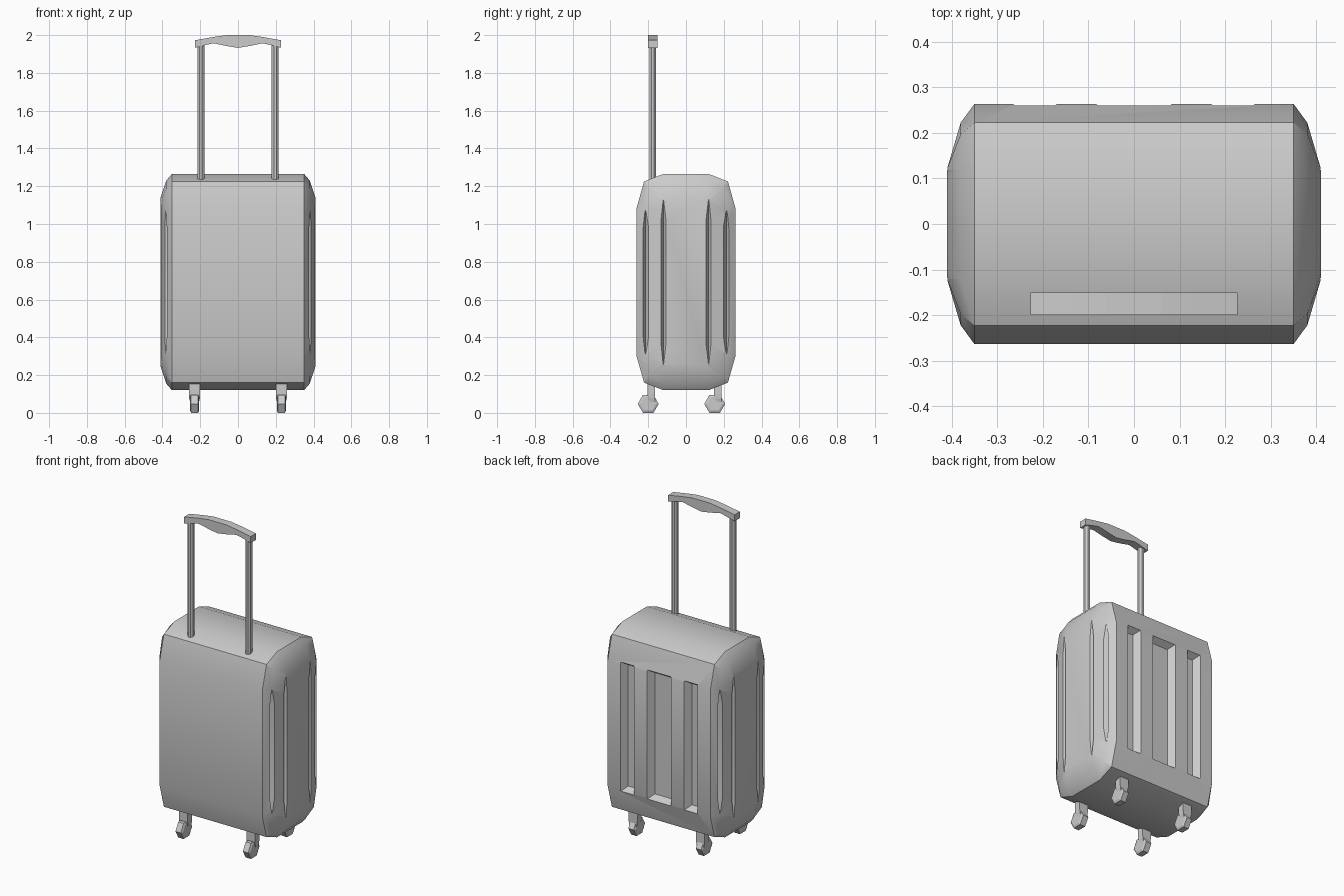
import bpy, bmesh, math

if "Cube" in bpy.data.objects:
    bpy.data.objects.remove(bpy.data.objects["Cube"])


def make(name, parts, smooth=False):
    """Each part is a list of rings, lofted in order and capped at both ends."""
    bm = bmesh.new()
    for rings in parts:
        vs = [[bm.verts.new(p) for p in r] for r in rings]
        n = len(vs[0])
        for a, b in zip(vs, vs[1:]):
            for i in range(n):
                j = (i + 1) % n
                bm.faces.new((a[i], a[j], b[j], b[i]))
        bm.faces.new(vs[0][::-1])
        bm.faces.new(vs[-1])
    bmesh.ops.recalc_face_normals(bm, faces=bm.faces[:])
    me = bpy.data.meshes.new(name)
    bm.to_mesh(me)
    bm.free()
    ob = bpy.data.objects.new(name, me)
    bpy.context.collection.objects.link(ob)
    bpy.ops.object.select_all(action='DESELECT')
    ob.select_set(True)
    bpy.context.view_layer.objects.active = ob
    if smooth:
        bpy.ops.object.shade_smooth_by_angle(angle=math.radians(30))
    return ob


def rect(x, y, z, hx, hz):
    return [(x + a * hx, y, z + b * hz) for a, b in ((-1, -1), (1, -1), (1, 1), (-1, 1))]


MID = 0.6925

# shell: quarter profiles of the side outline, mirrored in y and z
def outline(x, quarter):
    q = [(y, z - MID) for y, z in quarter]
    pts = q + [(-y, z) for y, z in q[::-1]]
    pts += [(-y, -z) for y, z in q] + [(y, -z) for y, z in q[::-1]]
    return [(x, y, z + MID) for y, z in pts]


full = ((0.263, 1.08), (0.222, 1.225), (0.12, 1.265))
inner = ((0.222, 1.08), (0.197, 1.19), (0.12, 1.23))
cap = ((0.12, 1.08), (0.12, 1.12), (0.105, 1.14))
sections = [(-0.41, cap), (-0.38, inner), (-0.35, full), (0.35, full), (0.38, inner), (0.41, cap)]
shell = make("suitcase_shell", [[outline(x, q) for x, q in sections]])

# recesses in the back face and pointed grooves in the sides
cuts = []
for x, hw in ((-0.217, 0.047), (0, 0.082), (0.217, 0.047)):
    cuts.append([rect(x, 0.223, MID, hw - 0.026, 0.374),
                 rect(x, 0.263, MID, hw, 0.40),
                 rect(x, 0.300, MID, hw, 0.40)])
for sx in (-1, 1):
    for sy in (-1, 1):
        for x, y, h in ((0.41, 0.12, 0.445), (0.38, 0.215, 0.385)):
            rings = []
            for t, s in ((-1, 0.02), (-0.75, 1), (0.75, 1), (1, 0.02)):
                w, d = 0.018 * s, 0.025 * s
                rings.append([(sx * (x + a * d), sy * (y + b * w), MID + t * h)
                              for a, b in ((-1, 0), (1, -1.5), (1, 1.5))])
            cuts.append(rings)
cutter = make("recess_cutter", cuts)
cutter.hide_render = True
mod = shell.modifiers.new("recesses", 'BOOLEAN')
mod.operation = 'DIFFERENCE'
mod.solver = 'EXACT'
mod.object = cutter
bpy.context.view_layer.objects.active = shell
shell.select_set(True)
bpy.ops.object.modifier_apply(modifier=mod.name)
bpy.data.objects.remove(cutter)
shell.select_set(True)
bpy.ops.object.shade_smooth_by_angle(angle=math.radians(30))

# telescopic handle rods
for side, x in (("left", -0.197), ("right", 0.197)):
    ring = [(x + 0.02 * math.cos(a), -0.176 + 0.02 * math.sin(a))
            for a in (math.pi * (i + 0.5) / 4 for i in range(8))]
    make("handle_rod_" + side, [[[(px, py, z) for px, py in ring] for z in (1.2, 1.955)]])

# curved grip, lofted along x as (x, bottom, top)
half = ((0.227, 1.933, 1.973), (0.17, 1.948, 1.983), (0.13, 1.957, 1.990), (0.06, 1.942, 2.0), (0, 1.932, 2.0))
stations = [(-x, b, t) for x, b, t in half] + list(half[-2::-1])
make("handle_grip", [[[(x, -0.2, b), (x, -0.15, b), (x, -0.15, t), (x, -0.2, t)]
                      for x, b, t in stations]])

# casters: trailing hexagonal wheel under a stem and fork
for fb, y in (("front", -0.2), ("back", 0.152)):
    for side, x in (("left", -0.23), ("right", 0.23)):
        def hexagon(dx, r):
            return [(x + dx, y + r * math.cos(i * math.pi / 3), 0.048 + r * math.sin(i * math.pi / 3))
                    for i in range(6)]
        make(f"wheel_{fb}_{side}", [[hexagon(-0.024, 0.042), hexagon(-0.018, 0.0554),
                                     hexagon(0.018, 0.0554), hexagon(0.024, 0.042)]])
        fork = [[(x + a * hx, y + py, z) for a, py in ((-1, lo), (1, lo), (1, hi), (-1, hi))]
                for z, hx, lo, hi in ((0.05, 0.022, 0.02, 0.037), (0.075, 0.028, 0.0, 0.037),
                                      (0.10, 0.03, -0.005, 0.037), (0.165, 0.03, -0.005, 0.037))]
        make(f"caster_fork_{fb}_{side}", [fork])
